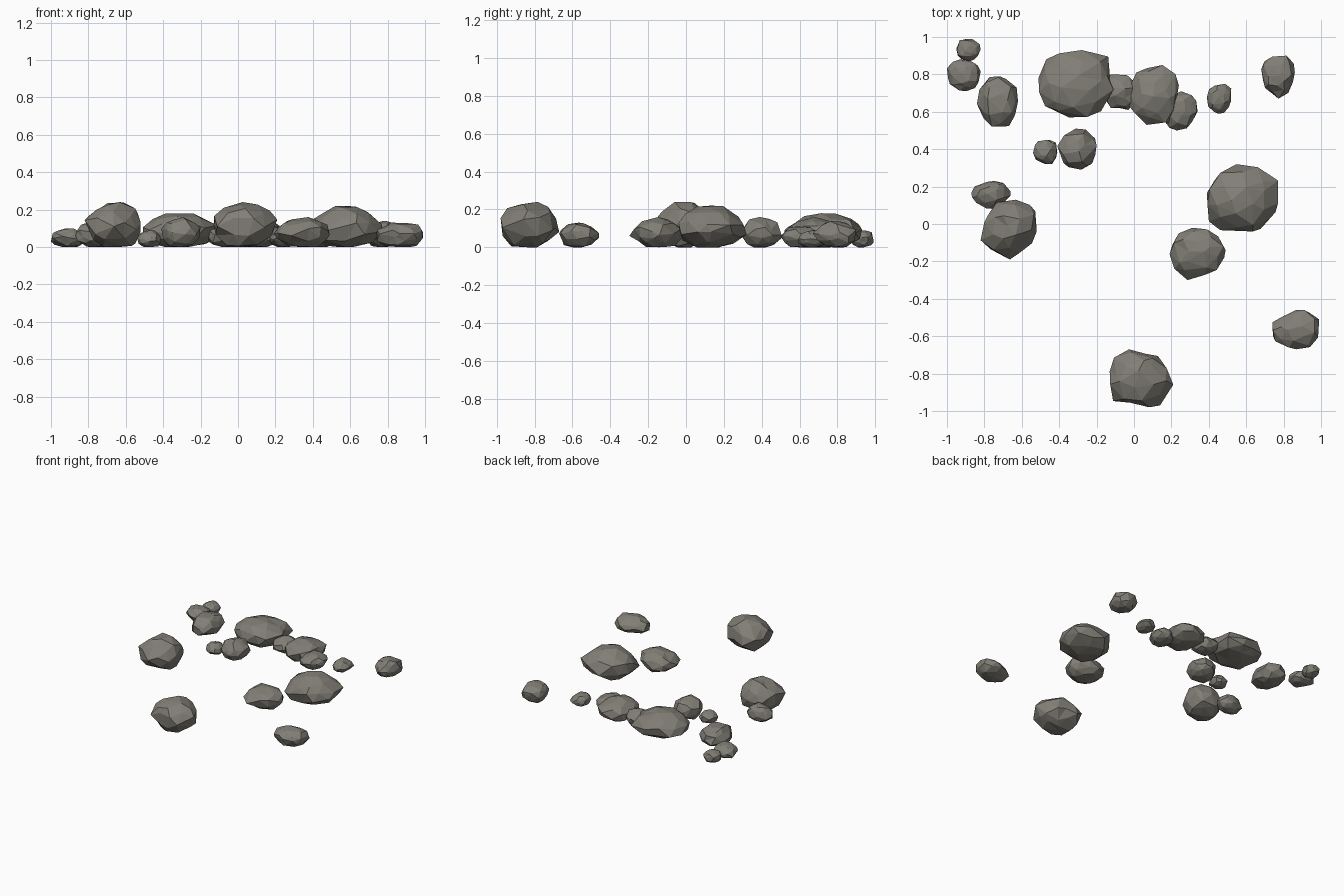
import bpy
import bmesh
import math
import random
from mathutils import Vector, Euler

cube = bpy.data.objects.get("Cube")
if cube:
    bpy.data.objects.remove(cube, do_unlink=True)

# One warm grey stone colour
stone = bpy.data.materials.new("grey_stone")
stone.use_nodes = True
colour = (0.22, 0.21, 0.18, 1.0)
stone.diffuse_color = colour
shader = stone.node_tree.nodes["Principled BSDF"]
shader.inputs["Base Color"].default_value = colour
shader.inputs["Roughness"].default_value = 0.9

# Name, x range, y range and height in hundredths, then directions (degrees) of jutting corners
ROCKS = [
    ("back_right_pebble", -95, -82, 87, 99, 9, ()),
    ("back_right_small_rock", -100, -82, 71, 88, 10, (140,)),
    ("back_right_rock", -84, -62, 52, 79, 14, ()),
    ("back_large_boulder", -51, -11, 57, 93, 18, (48,)),
    ("back_wedged_rock", -16, 1, 61, 80, 12, (50, 130, 230, 310)),
    ("back_boulder", -3, 24, 53, 85, 16, (50, 130, 225, 300)),
    ("back_leaning_rock", 16, 34, 50, 71, 11, (240, 20)),
    ("back_left_pebble", 39, 52, 59, 75, 9, (50,)),
    ("back_left_rock", 68, 86, 67, 90, 14, (50, 285)),
    ("middle_pebble", -54, -41, 32, 45, 9, (50, 310)),
    ("middle_rock", -41, -20, 29, 51, 16, ()),
    ("right_small_rock", -87, -66, 8, 23, 13, (40, 270)),
    ("right_boulder", -82, -52, -19, 13, 24, (58, 212, 270)),
    ("left_boulder", 39, 77, -4, 32, 22, (42, 110, 235, 290)),
    ("centre_left_rock", 19, 49, -30, -2, 16, (238,)),
    ("front_left_rock", 74, 99, -67, -46, 13, (180, 50)),
    ("front_boulder", -13, 21, -98, -67, 24, (130, 215, 292, 345)),
]


def fit(verts, low, high):
    """Stretch the vertices to fill the box exactly."""
    for axis in range(3):
        values = [v.co[axis] for v in verts]
        start, size = min(values), max(values) - min(values)
        for v in verts:
            t = (v.co[axis] - start) / size
            v.co[axis] = low[axis] + t * (high[axis] - low[axis])


def make_rock(name, x0, x1, y0, y1, height, corners, seed):
    rng = random.Random(seed)
    bm = bmesh.new()
    bmesh.ops.create_icosphere(bm, subdivisions=2, radius=1)
    turn = Euler([rng.uniform(0, math.tau) for _ in range(3)]).to_matrix()
    lobes = [Vector((math.cos(math.radians(a)), math.sin(math.radians(a)), -0.1)).normalized()
             for a in corners]
    for v in bm.verts:
        # Irregular facets
        direction = turn @ v.co
        direction += Vector([rng.uniform(-0.14, 0.14) for _ in range(3)])
        direction.normalize()
        radius = rng.uniform(0.9, 1.06)
        # Jutting corners
        for lobe in lobes:
            radius += 0.22 * max(0, direction.dot(lobe)) ** 8
        v.co = direction * radius
        # Worn underside
        v.co.z = max(v.co.z, -0.85)
    fit(bm.verts, (x0 / 100, y0 / 100, 0), (x1 / 100, y1 / 100, height / 100))
    # Merge nearly flat neighbours into broad chipped planes
    bmesh.ops.dissolve_limit(bm, angle_limit=math.radians(9), verts=bm.verts, edges=bm.edges)
    bmesh.ops.triangulate(bm, faces=[f for f in bm.faces if len(f.verts) > 4])
    bmesh.ops.recalc_face_normals(bm, faces=bm.faces)
    mesh = bpy.data.meshes.new(name)
    bm.to_mesh(mesh)
    bm.free()
    mesh.materials.append(stone)
    bpy.context.collection.objects.link(bpy.data.objects.new(name, mesh))


# Scatter of rocks
for number, rock in enumerate(ROCKS):
    make_rock(*rock, seed=number + 5)
